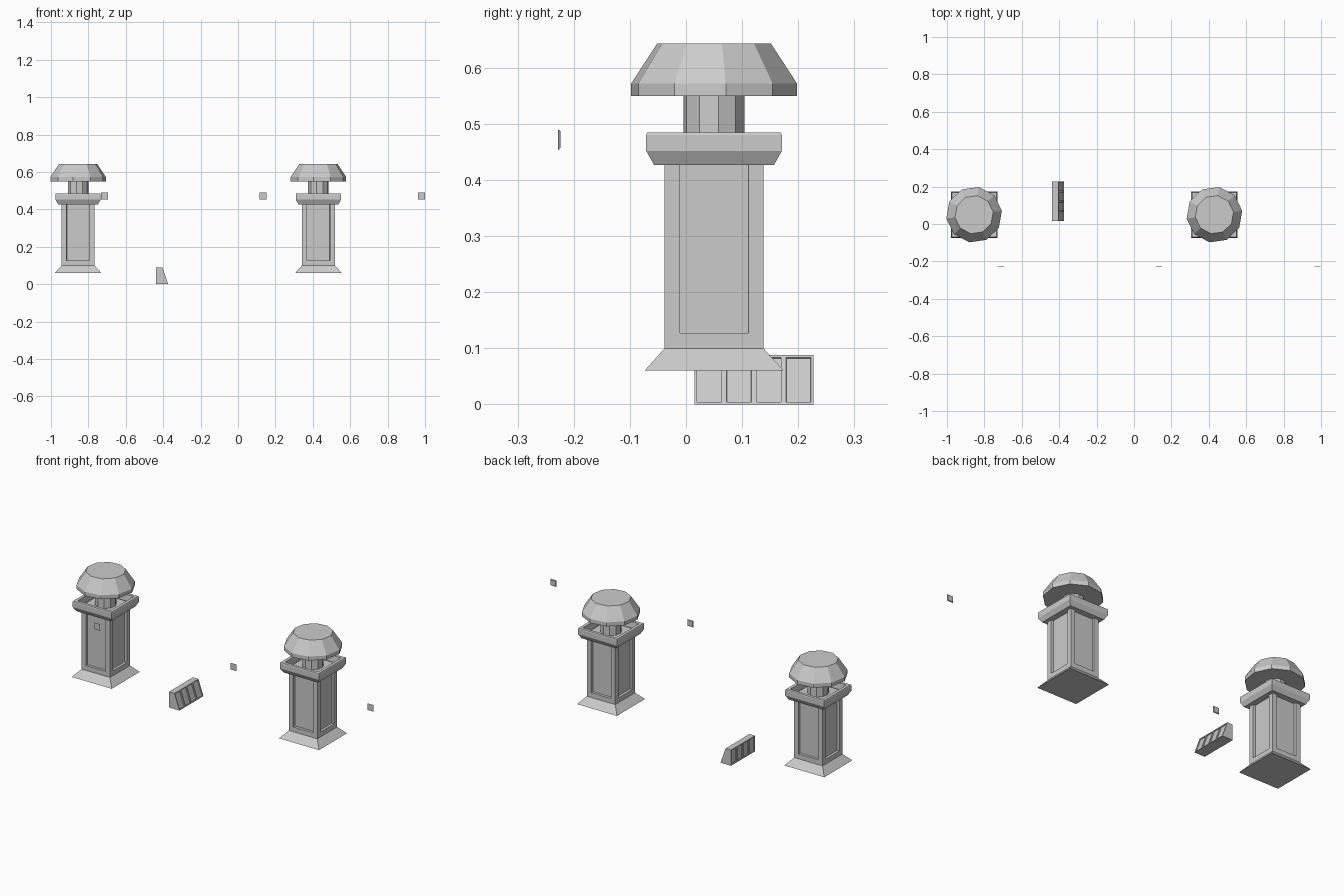
import bpy, bmesh, math

if "Cube" in bpy.data.objects:
    bpy.data.objects.remove(bpy.data.objects["Cube"])

ROOT2 = math.sqrt(2)


def finish(bm, name):
    bmesh.ops.recalc_face_normals(bm, faces=bm.faces)
    mesh = bpy.data.meshes.new(name)
    bm.to_mesh(mesh)
    bm.free()
    obj = bpy.data.objects.new(name, mesh)
    bpy.context.collection.objects.link(obj)
    return obj


def turned(profile, sides, start, centre, hollow=False):
    """Spin (radius, z) points; cap both ends, or close the loop when hollow."""
    bm = bmesh.new()
    rings = []
    for r, z in profile:
        ring = []
        for i in range(sides):
            a = math.radians(start) + 2 * math.pi * i / sides
            ring.append(bm.verts.new((centre[0] + r * math.cos(a),
                                      centre[1] + r * math.sin(a), z)))
        rings.append(ring)
    pairs = list(zip(rings, rings[1:]))
    if hollow:
        pairs.append((rings[-1], rings[0]))
    else:
        bm.faces.new(rings[0])
        bm.faces.new(rings[-1])
    for lo, hi in pairs:
        for i in range(sides):
            j = (i + 1) % sides
            bm.faces.new((lo[i], lo[j], hi[j], hi[i]))
    bmesh.ops.recalc_face_normals(bm, faces=bm.faces)
    return bm


def square(profile, centre, hollow=False):
    return turned([(h * ROOT2, z) for h, z in profile], 4, 45, centre, hollow)


def recess(bm, faces, thickness, depth):
    bmesh.ops.inset_individual(bm, faces=faces, thickness=thickness,
                               use_even_offset=True)
    bm.normal_update()
    bmesh.ops.inset_individual(bm, faces=faces, thickness=0.0005, depth=-depth,
                               use_even_offset=True)


def lamp_post(label, x):
    c = (x, 0.05)
    # flared foot
    finish(square([(0.124, 0.06), (0.088, 0.10)], c), label + "_foot")
    # square shaft with a recessed panel on each side
    bm = square([(0.088, 0.10), (0.088, 0.455)], c)
    bm.normal_update()
    recess(bm, [f for f in bm.faces if abs(f.normal.z) < 0.5], 0.027, 0.014)
    finish(bm, label + "_shaft")
    # open tray-like collar
    finish(square([(0.086, 0.427), (0.107, 0.427), (0.121, 0.452),
                   (0.121, 0.48), (0.119, 0.485), (0.102, 0.485),
                   (0.098, 0.45), (0.086, 0.45)], c, True), label + "_collar")
    # neck and ten-sided cap
    finish(turned([(0.055, 0.45), (0.055, 0.555)], 10, 8, c), label + "_neck")
    finish(turned([(0.15, 0.55), (0.15, 0.572), (0.103, 0.643)], 10, 8, c),
           label + "_cap")


for label, x in (("left", -0.855), ("right", 0.43)):
    lamp_post(label, x)

# wedge-shaped kerb block, four recessed panels along both long sides
bm = bmesh.new()
outline = [(-0.438, 0.0), (-0.373, 0.0), (-0.404, 0.088), (-0.438, 0.088)]
y0, y1, bays = 0.015, 0.227, 4
rows = [[bm.verts.new((x, y0 + (y1 - y0) * k / bays, z)) for x, z in outline]
        for k in range(bays + 1)]
bm.faces.new(rows[0])
bm.faces.new(rows[-1])
for a, b in zip(rows, rows[1:]):
    for i in range(4):
        j = (i + 1) % 4
        bm.faces.new((a[i], a[j], b[j], b[i]))
bmesh.ops.recalc_face_normals(bm, faces=bm.faces)
bm.normal_update()
recess(bm, [f for f in bm.faces if abs(f.normal.x) > 0.7], 0.0045, 0.005)
finish(bm, "kerb_block")

# three small floating plates, slightly tapered to the back
for n, x in enumerate((-0.713, 0.133, 0.981)):
    bm = bmesh.new()
    front, back = [[bm.verts.new((x + sx * h, y, 0.472 + sz * h))
                    for sx, sz in ((-1, -1), (1, -1), (1, 1), (-1, 1))]
                   for h, y in ((0.0185, -0.228), (0.015, -0.224))]
    bm.faces.new(front)
    bm.faces.new(back)
    for i in range(4):
        j = (i + 1) % 4
        bm.faces.new((front[i], front[j], back[j], back[i]))
    finish(bm, "small_plate_%d" % (n + 1))
